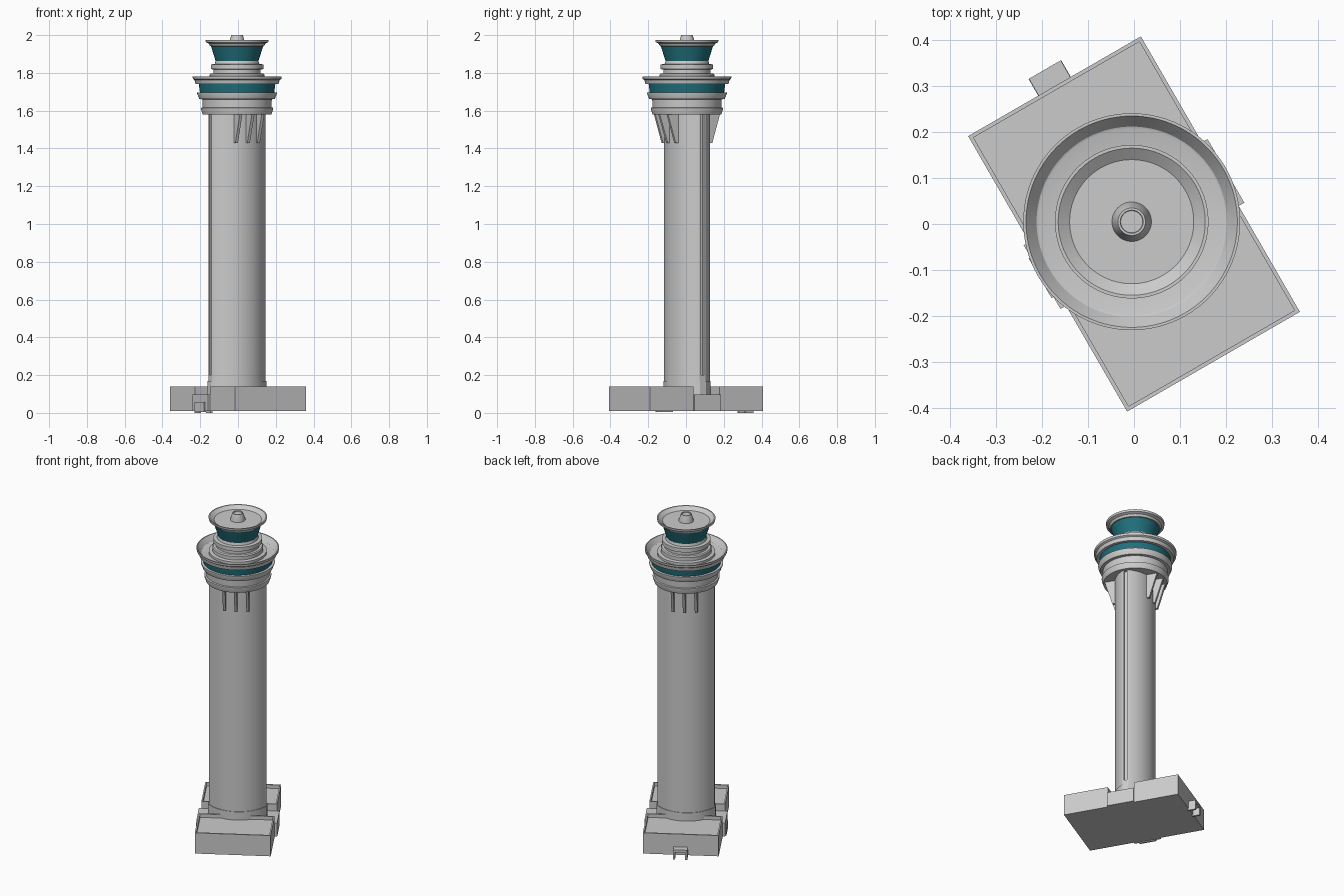
import bpy, bmesh, math
from mathutils import Matrix

if "Cube" in bpy.data.objects:
    bpy.data.objects.remove(bpy.data.objects["Cube"])

TURN = math.radians(30)          # the plan is turned 30 degrees
C = (-0.005, 0.005, 0)           # tower axis

glass = bpy.data.materials.new("teal_glass")
glass.diffuse_color = (0.015, 0.16, 0.2, 1)
glass.use_nodes = True
glass.node_tree.nodes["Principled BSDF"].inputs["Base Color"].default_value = glass.diffuse_color


def finish(name, bm, loc=(0, 0, 0), mat=None, smooth=True):
    bmesh.ops.recalc_face_normals(bm, faces=bm.faces)
    me = bpy.data.meshes.new(name)
    bm.to_mesh(me)
    bm.free()
    ob = bpy.data.objects.new(name, me)
    bpy.context.collection.objects.link(ob)
    ob.location = loc
    ob.rotation_euler = (0, 0, TURN)
    if mat:
        me.materials.append(mat)
    if smooth:
        bpy.ops.object.select_all(action='DESELECT')
        ob.select_set(True)
        bpy.context.view_layer.objects.active = ob
        bpy.ops.object.shade_smooth_by_angle(angle=math.radians(30))
    return ob


def lathe(name, profile, mat=None, n=96):
    """Revolve (radius, z) points; both ends are closed at the axis."""
    bm = bmesh.new()
    rings = [[bm.verts.new((r * math.cos(2 * math.pi * i / n),
                            r * math.sin(2 * math.pi * i / n), z))
              for i in range(n)] for r, z in profile]
    for a, b in zip(rings, rings[1:]):
        for i in range(n):
            j = (i + 1) % n
            bm.faces.new((a[i], a[j], b[j], b[i]))
    bm.faces.new(rings[0])
    bm.faces.new(rings[-1])
    return finish(name, bm, C, mat)


def prism(name, pts, z0, z1, loc=C):
    bm = bmesh.new()
    f = bm.faces.new([bm.verts.new((x, y, z0)) for x, y in pts])
    top = bmesh.ops.extrude_face_region(bm, geom=[f])['geom']
    for v in top:
        if isinstance(v, bmesh.types.BMVert):
            v.co.z = z1
    return finish(name, bm, loc)


def box(name, x0, x1, y0, y1, z0, z1, rim=0, sink=0):
    """Box, optionally with a parapet rim around a sunken top."""
    bm = bmesh.new()
    m = Matrix.Translation(((x0 + x1) / 2, (y0 + y1) / 2, (z0 + z1) / 2)) @ \
        Matrix.Diagonal((x1 - x0, y1 - y0, z1 - z0, 1))
    bmesh.ops.create_cube(bm, size=1, matrix=m)
    if rim:
        bm.normal_update()
        top = [f for f in bm.faces if f.normal.z > 0.9]
        bmesh.ops.inset_individual(bm, faces=top, thickness=rim)
        roof = bmesh.ops.extrude_discrete_faces(bm, faces=top)['faces']
        lip = list(roof[0].verts)
        for v in lip:
            v.co.z -= sink
        bm.verts.ensure_lookup_table()
        # walls between the rim and the lowered roof
        bm.normal_update()
        bmesh.ops.remove_doubles(bm, verts=bm.verts, dist=1e-6)
        edges = [e for e in bm.edges if e.is_boundary]
        if edges:
            bmesh.ops.bridge_loops(bm, edges=edges)
    return finish(name, bm, smooth=False)


def lens(scale=1.0, groove=False):
    """Two shallow arcs back to back, blunt ends, optional end grooves."""
    R, c, w = 0.191, -0.08, 0.018
    T = math.acos((w - c) / R)
    n = 40
    arc = [(R * math.sin(-T + 2 * T * i / n), c + R * math.cos(-T + 2 * T * i / n))
           for i in range(n + 1)]
    if groove:
        e = arc[-1][0]
        arc = [(-e + .016, .01), (-e, .01)] + arc + [(e, .01), (e - .016, .01)]
    pts = arc + [(-x, -y) for x, y in arc]
    return [(x * scale, y * scale) for x, y in pts]


# base building: two parapeted wings and a lower middle bay
for nm, y0, y1 in (("rear_wing", .08, .346), ("front_wing", -.346, -.08)):
    box(nm, -.217, .217, y0, y1, .01, .14, rim=.012, sink=.022)
box("middle_bay", -.231, .231, -.08, .08, .01, .097)
box("side_door", -.236, -.225, -.05, .05, .005, .058)

# rear porch: canopy on two side walls
box("porch_canopy", -.04, .04, .34, .388, .045, .06)
for s in (-1, 1):
    box("porch_wall", s * .035 - .006, s * .035 + .006, .34, .388, 0, .045)

# shaft
prism("shaft_collar", lens(1.03), .09, .17)
prism("shaft_foot", lens(), .09, .2)
prism("shaft", lens(groove=True), .2, 1.6)

# tapered brackets below the head, three on each broad side
for s in (-1, 1):
    for k in (-1, 0, 1):
        out = .172 if k == 0 else .16
        face = .108 if k == 0 else .098
        bm = bmesh.new()
        f = bm.faces.new([bm.verts.new((k * .067 - .008, s * y, z)) for y, z in
                          ((.08, 1.43), (face + .014, 1.43), (out, 1.585), (.08, 1.585))])
        geo = bmesh.ops.extrude_face_region(bm, geom=[f])['geom']
        for v in geo:
            if isinstance(v, bmesh.types.BMVert):
                v.co.x += .016
        finish("bracket", bm, C, smooth=False)

# main head, bottom to top
lathe("head_lower", [(.178, 1.58), (.182, 1.58), (.191, 1.607), (.191, 1.615), (.182, 1.617),
                     (.184, 1.66), (.2, 1.662), (.211, 1.69), (.211, 1.696), (.19, 1.697)])
lathe("lower_window_band", [(.196, 1.69), (.203, 1.745)], glass)
lathe("deck", [(.2, 1.74), (.22, 1.74), (.225, 1.762), (.234, 1.768), (.236, 1.782),
               (.23, 1.782), (.207, 1.752), (.202, 1.75), (.1, 1.75)])

# upper cab
lathe("cab_base", [(.165, 1.74), (.165, 1.765), (.145, 1.768), (.145, 1.79), (.14, 1.797),
                   (.125, 1.798), (.125, 1.818), (.139, 1.82), (.139, 1.845),
                   (.118, 1.847), (.114, 1.862), (.1, 1.862)])
lathe("cab_windows", [(.112, 1.858), (.139, 1.945)], glass)
lathe("cab_roof", [(.135, 1.94), (.143, 1.942), (.15, 1.955), (.165, 1.962), (.167, 1.975),
                   (.16, 1.975), (.135, 1.957), (.1, 1.957)])
lathe("roof_cap", [(.043, 1.955), (.043, 1.96), (.03, 2.0), (.025, 2.0), (.024, 1.995)], n=48)
